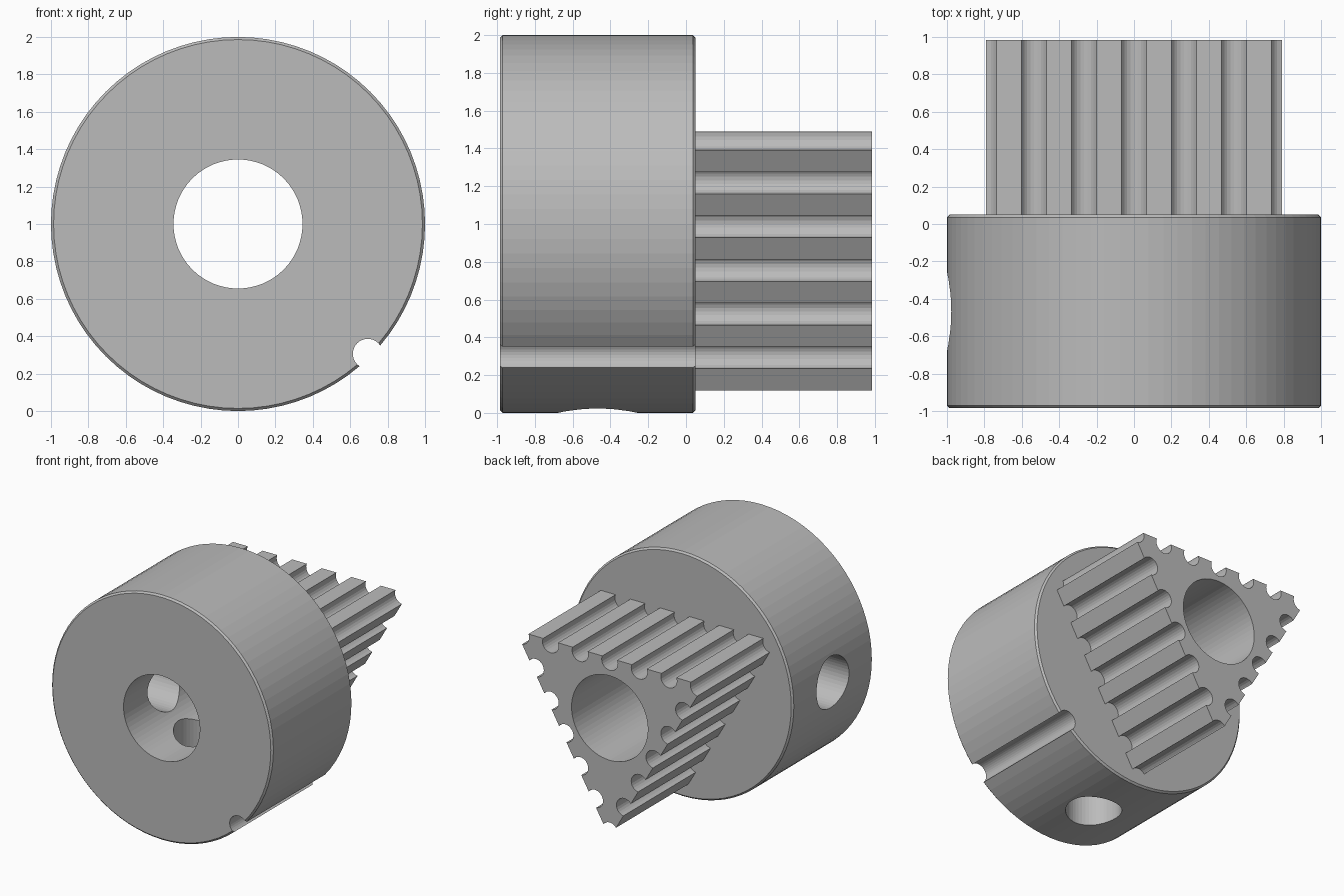
import bpy, bmesh
from math import pi, cos, sin, sqrt, radians
from mathutils import Matrix, Vector

cube = bpy.data.objects.get("Cube")
if cube:
    bpy.data.objects.remove(cube, do_unlink=True)

FRONT, HUB_BACK, BACK = -0.985, 0.05, 0.985
AXIS_Z = 1.0                 # height of the shaft axis
BORE_R = 0.345

steel = bpy.data.materials.new("plain grey metal")
steel.use_nodes = True
grey = (0.5, 0.5, 0.5, 1)
steel.diffuse_color = grey
steel.node_tree.nodes["Principled BSDF"].inputs["Base Color"].default_value = grey


def add_cylinder(bm, start, end, radius, sides):
    """Closed cylinder between two points."""
    a, b = Vector(start), Vector(end)
    turn = Vector((0, 0, 1)).rotation_difference(b - a).to_matrix().to_4x4()
    bmesh.ops.create_cone(bm, cap_ends=True, segments=sides, radius1=radius,
                          radius2=radius, depth=(b - a).length,
                          matrix=Matrix.Translation((a + b) / 2) @ turn)


def make_object(name, bm):
    bmesh.ops.recalc_face_normals(bm, faces=bm.faces)
    mesh = bpy.data.meshes.new(name)
    bm.to_mesh(mesh)
    bm.free()
    mesh.materials.append(steel)
    obj = bpy.data.objects.new(name, mesh)
    bpy.context.collection.objects.link(obj)
    return obj


def cut(obj, cylinders):
    """Subtract each cylinder (start, end, radius, sides), then drop the cutters."""
    cutters = []
    for args in cylinders:
        bm = bmesh.new()
        add_cylinder(bm, *args)
        cutter = make_object("cutter", bm)
        cutter.hide_render = True
        cutters.append(cutter)
        mod = obj.modifiers.new("cut", "BOOLEAN")
        mod.operation, mod.solver, mod.object = "DIFFERENCE", "EXACT", cutter
    bpy.context.view_layer.update()
    graph = bpy.context.evaluated_depsgraph_get()
    mesh = bpy.data.meshes.new_from_object(obj.evaluated_get(graph))
    obj.modifiers.clear()
    obj.data = mesh
    mesh.name = obj.name
    for cutter in cutters:
        bpy.data.objects.remove(cutter, do_unlink=True)


def along_y(x, z, radius, sides):
    return ((x, -1.2, z), (x, 1.2, z), radius, sides)


bore = along_y(0, AXIS_Z, BORE_R, 64)

# Round hub with chamfered rims
bm = bmesh.new()
add_cylinder(bm, (0, FRONT, AXIS_Z), (0, HUB_BACK, AXIS_Z), 1.0, 80)
rims = [e for e in bm.edges if abs(e.verts[0].co.y - e.verts[1].co.y) < 0.01]
bmesh.ops.bevel(bm, geom=rims, offset=0.014, segments=1, affect="EDGES")
hub = make_object("hub", bm)

# Bore, rim notch and two set screw holes (side and underside)
mid_y = (FRONT + HUB_BACK) / 2
centre = (0, mid_y, AXIS_Z)
cut(hub, [bore,
          along_y(0.694, 0.306, 0.08, 32),
          (centre, (-1.2, mid_y, AXIS_Z), 0.21, 48),
          (centre, (0, mid_y, AXIS_Z - 1.2), 0.21, 48)])

# Triangular shaft, one point down
INRADIUS, GROOVE_IN, GROOVE_R, STEPS = 0.49, 0.463, 0.073, 6
corner_angles = [radians(a) for a in (30, 150, 270)]


def corner(angle, inradius):
    return Vector((2 * inradius * cos(angle), 0, AXIS_Z + 2 * inradius * sin(angle)))


bm = bmesh.new()
verts = [bm.verts.new(corner(a, INRADIUS) + Vector((0, HUB_BACK, 0))) for a in corner_angles]
face = bm.faces.new(verts)
grown = bmesh.ops.extrude_face_region(bm, geom=[face])["geom"]
bmesh.ops.translate(bm, vec=(0, BACK - HUB_BACK, 0),
                    verts=[v for v in grown if isinstance(v, bmesh.types.BMVert)])
shaft = make_object("toothed_shaft", bm)

# Evenly spaced round grooves along every side, corners included
grooves = []
for i in range(3):
    a = corner(corner_angles[i], GROOVE_IN)
    b = corner(corner_angles[(i + 1) % 3], GROOVE_IN)
    for s in range(STEPS):
        p = a.lerp(b, s / STEPS)
        grooves.append(along_y(p.x, p.z, GROOVE_R, 24))
cut(shaft, [bore] + grooves)
